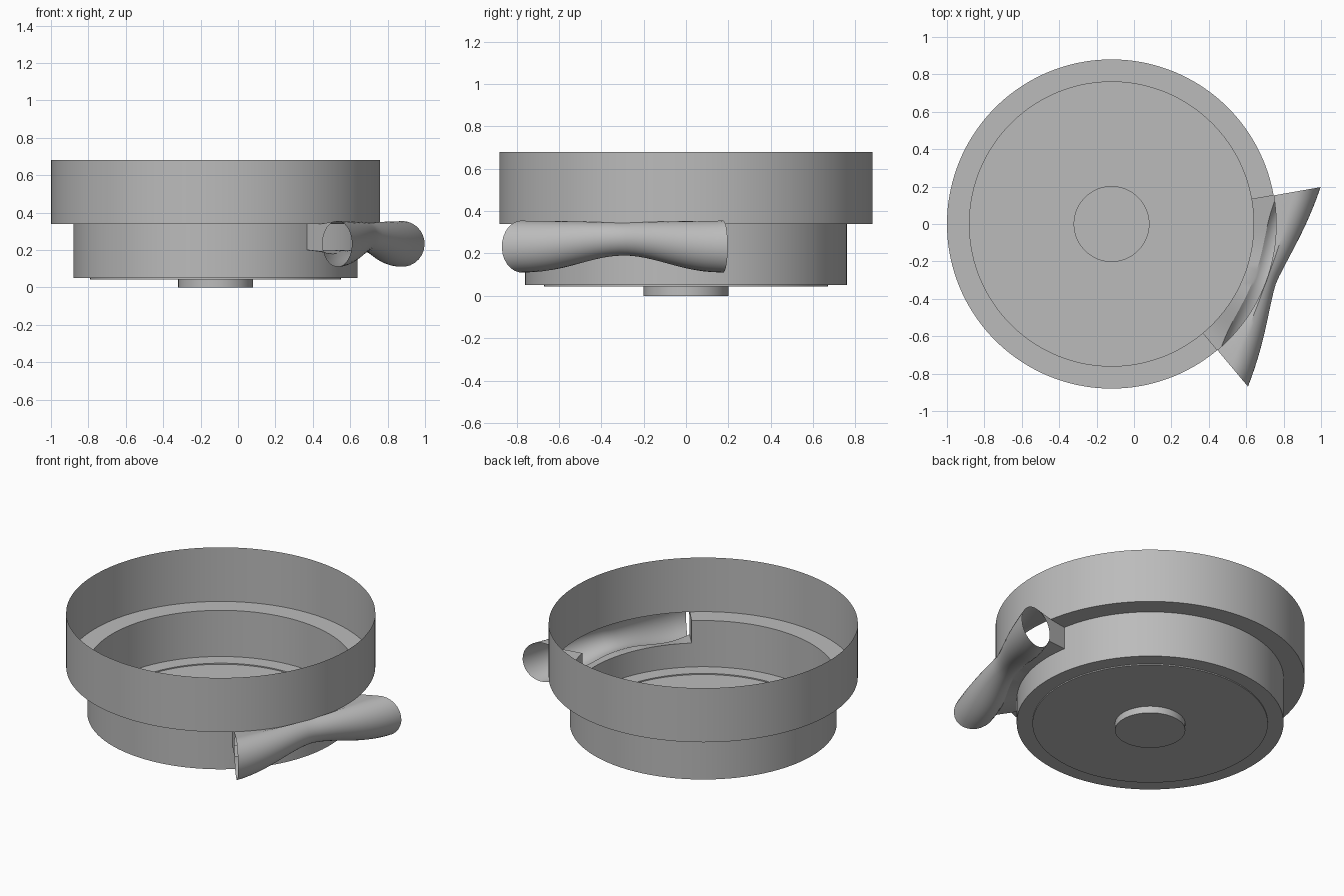
import bpy, bmesh
from math import sin, cos, pi, radians

CX = -0.12                     # axis of the round body
STEP = 2.5                     # degrees per facet
LOW, HIGH = -50, 10            # angular span of the handle

cube = bpy.data.objects.get("Cube")
if cube:
    bpy.data.objects.remove(cube, do_unlink=True)

grey = bpy.data.materials.new("plain_grey")
grey.use_nodes = True
colour = (0.5, 0.5, 0.5, 1)
grey.diffuse_color = colour
grey.node_tree.nodes["Principled BSDF"].inputs["Base Color"].default_value = colour


def polar(angle, r, z):
    a = radians(angle)
    return (CX + r * cos(a), r * sin(a), z)


def finish(name, bm):
    bmesh.ops.remove_doubles(bm, verts=bm.verts, dist=0.0001)
    mesh = bpy.data.meshes.new(name)
    bm.to_mesh(mesh)
    bm.free()
    mesh.materials.append(grey)
    ob = bpy.data.objects.new(name, mesh)
    bpy.context.collection.objects.link(ob)
    bpy.ops.object.select_all(action="DESELECT")
    ob.select_set(True)
    bpy.context.view_layer.objects.active = ob
    bpy.ops.object.shade_smooth_by_angle(angle=radians(30))


def sweep(name, angles, section, skip=lambda angle, j: False, plates=()):
    """Skin the (radius, height) sections placed around the body axis."""
    bm = bmesh.new()
    rings = [[bm.verts.new(polar(a, r, z)) for r, z in section(a)] for a in angles]
    for a, near, far in zip(angles, rings, rings[1:]):
        for j in range(len(near) - 1):
            if not skip(a + STEP / 2, j):
                bm.faces.new((near[j], far[j], far[j + 1], near[j + 1]))
    for a, outline in plates:
        bm.faces.new([bm.verts.new(polar(a, r, z)) for r, z in outline])
    finish(name, bm)


def span(start, end):
    return [start + STEP * i for i in range(int((end - start) / STEP) + 1)]


# Stepped round body, opened where the handle joins
body = [(0.2, 0), (0.2, 0.043), (0.67, 0.043), (0.67, 0.05), (0.76, 0.05),
        (0.76, 0.2), (0.76, 0.34), (0.88, 0.34), (0.88, 0.68)]
sweep("stepped_body", span(-180, 180), lambda a: body,
      lambda a, j: LOW < a < HIGH and j in (5, 6))

# Closed underside of the centre boss
bm = bmesh.new()
bm.faces.new([bm.verts.new(polar(a, 0.2, 0)) for a in reversed(span(-180, 180 - STEP))])
finish("boss_base", bm)


# Hollow grip, waisted in the middle and open toward the body
def grip_circle(angle):
    u = abs(angle - (LOW + HIGH) / 2) / 30
    outer = 0.935 + 0.2 * u ** 1.6
    bottom = 0.15 + 0.04 * cos(pi * u)
    top = 0.348 + 0.007 * u
    half = (top - bottom) / 2
    return u, outer - half, bottom + half, half


def arc(angle, start, end, count=20):
    u, r, z, half = grip_circle(angle)
    turns = [radians(start + (end - start) * i / count) for i in range(count + 1)]
    return [(r + half * cos(t), z + half * sin(t)) for t in turns]


def grip_section(angle):
    u = grip_circle(angle)[0]
    return [(0.76, 0.2)] + arc(angle, -120 - 40 * u, 70 + 30 * u) + [(0.88, 0.34)]


def end_plate(angle):
    return [(0.76, 0.2), (0.76, 0.34), (0.88, 0.34)] + arc(angle, 100, 200, 10)


sweep("hollow_handle", span(LOW, HIGH), grip_section,
      plates=[(LOW, end_plate(LOW)), (HIGH, end_plate(HIGH)[::-1])])
